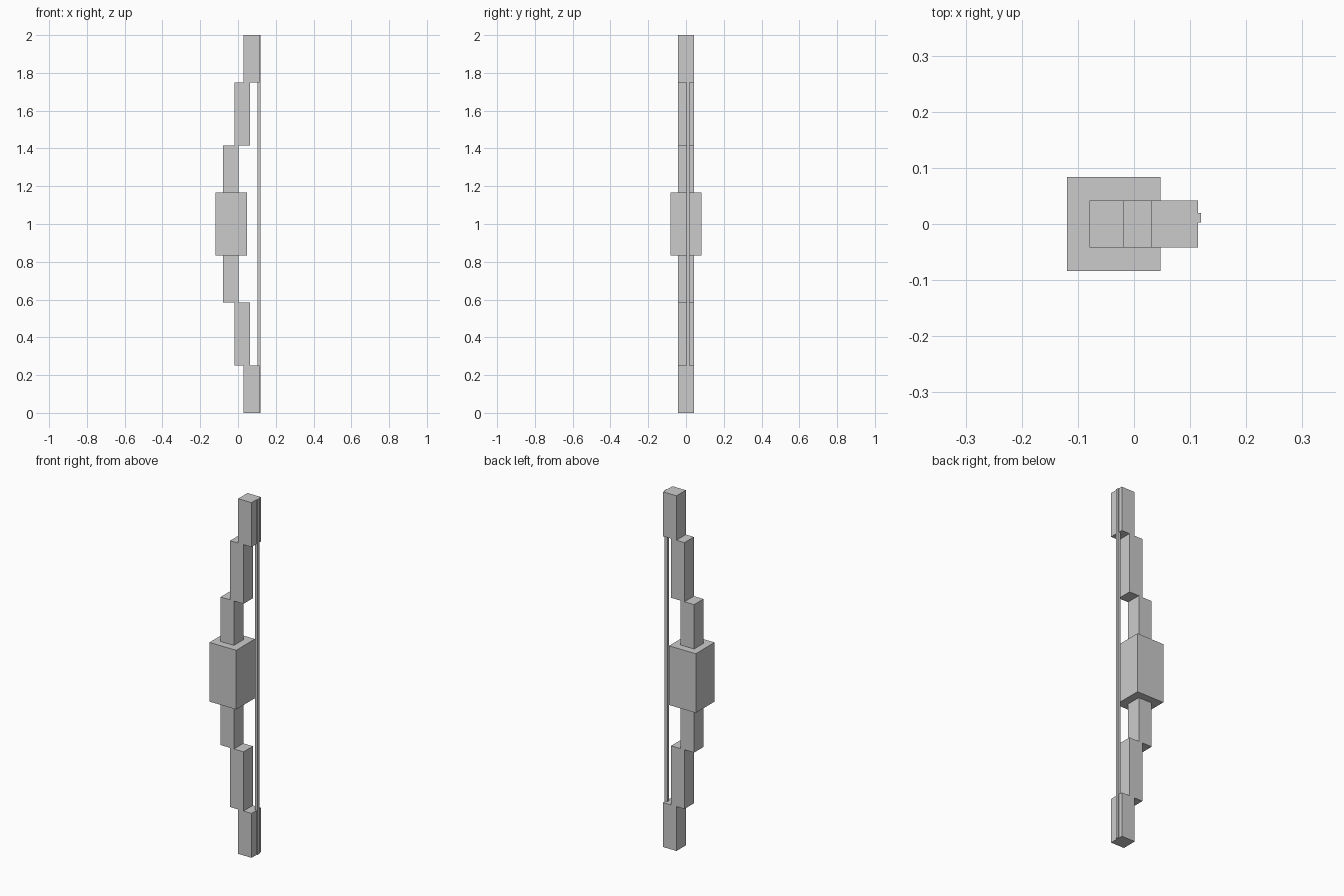
import bpy

if "Cube" in bpy.data.objects:
    bpy.data.objects.remove(bpy.data.objects["Cube"])

U = 1 / 12  # block unit: the model is 24 units tall


def box(name, x0, x1, y0, y1, z0, z1):
    bpy.ops.mesh.primitive_cube_add(
        size=1, location=((x0 + x1) / 2, (y0 + y1) / 2, (z0 + z1) / 2))
    ob = bpy.context.object
    ob.name = name
    ob.scale = (x1 - x0, y1 - y0, z1 - z0)
    bpy.ops.object.transform_apply(location=False, rotation=False, scale=True)
    return ob


# Thick grip in the middle
box("grip", -0.1195, -0.1195 + 2 * U, -U, U, 10 * U, 14 * U)

# Stepped limbs, lower and upper: name, left x, z range in units
for name, x, z0, z1 in (("inner_limb", -0.0795, 7, 10),
                        ("middle_limb", -0.0197, 3, 7),
                        ("limb_tip", 0.0303, 0, 3)):
    box("lower_" + name, x, x + U, -U / 2, U / 2, z0 * U, z1 * U)
    box("upper_" + name, x, x + U, -U / 2, U / 2, (24 - z1) * U, (24 - z0) * U)

# Thin string, sunk into the tips and slightly proud on the right
box("bow_string", 0.1025, 0.1192, 0.003, 0.0195, 0.0005, 1.9995)
